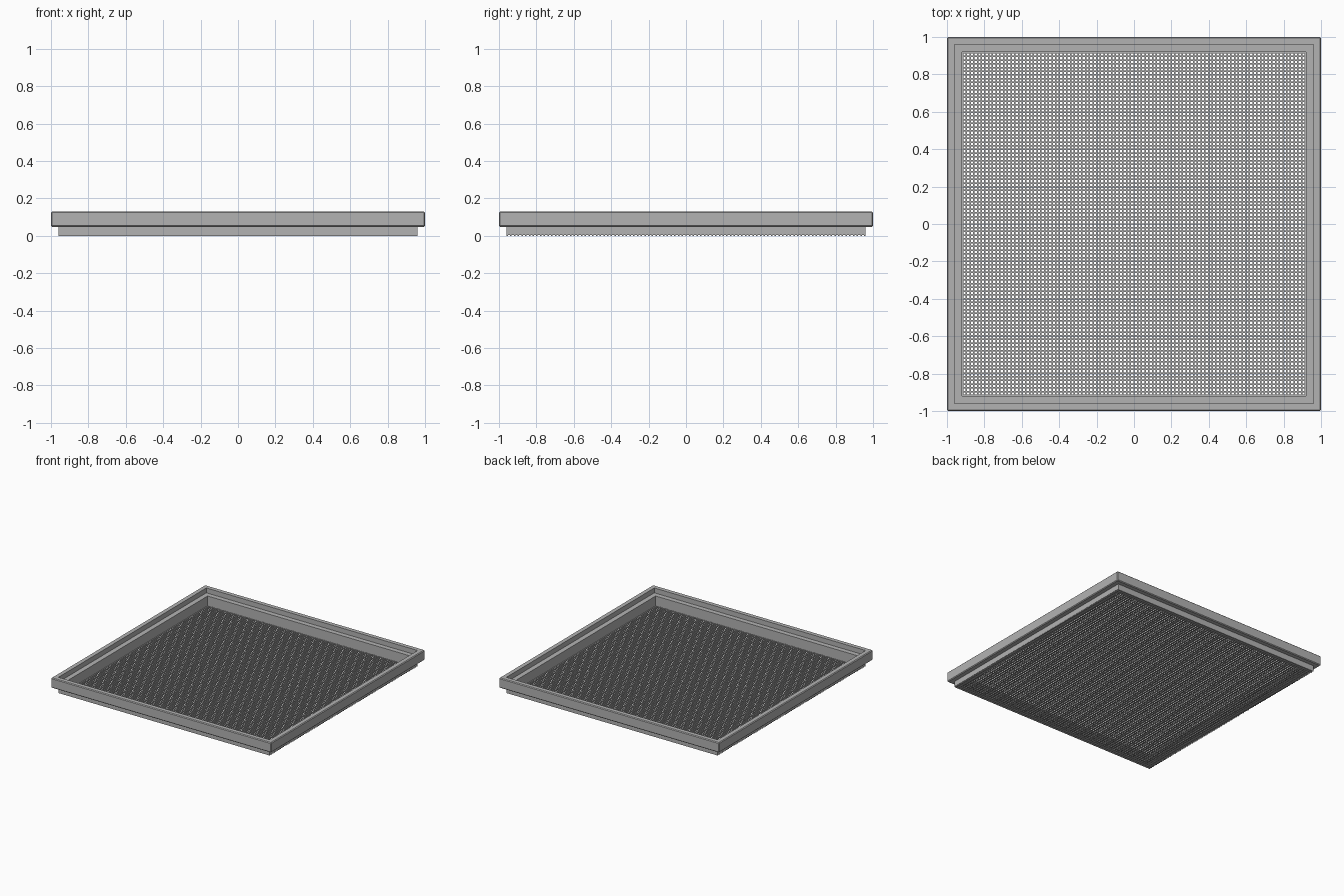
import bpy
import bmesh

cube = bpy.data.objects.get("Cube")
if cube:
    bpy.data.objects.remove(cube, do_unlink=True)

# Single plain grey for the whole tray
GREY = (0.45, 0.45, 0.45, 1.0)
grey = bpy.data.materials.new("light grey")
grey.use_nodes = True
grey.diffuse_color = GREY
grey.node_tree.nodes["Principled BSDF"].inputs["Base Color"].default_value = GREY


def finish(bm, name):
    bmesh.ops.recalc_face_normals(bm, faces=bm.faces)
    mesh = bpy.data.meshes.new(name)
    bm.to_mesh(mesh)
    bm.free()
    mesh.materials.append(grey)
    obj = bpy.data.objects.new(name, mesh)
    bpy.context.collection.objects.link(obj)
    return obj


def add_box(bm, low, high):
    verts = bmesh.ops.create_cube(bm, size=1)["verts"]
    for v in verts:
        for i in range(3):
            v.co[i] = low[i] if v.co[i] < 0 else high[i]


# Stepped stacking frame: profile (half width, height) swept round a square
OUTER, STEP, INNER = 1.0, 0.96, 0.92
TOP, LEDGE, LIP, BASE = 0.13, 0.09, 0.048, 0.005
profile = [(OUTER, TOP), (STEP, TOP), (STEP, LEDGE), (INNER, LEDGE),
           (INNER, BASE), (STEP, BASE), (STEP, LIP), (OUTER, LIP)]
bm = bmesh.new()
corners = [(1, 1), (-1, 1), (-1, -1), (1, -1)]
loops = [[bm.verts.new((r * sx, r * sy, z)) for r, z in profile]
         for sx, sy in corners]
for c in range(4):
    a, b = loops[c], loops[(c + 1) % 4]
    for i in range(len(profile)):
        j = (i + 1) % len(profile)
        bm.faces.new((a[i], a[j], b[j], b[i]))
# Small chamfer on the outer upright corners
upright = [e for e in bm.edges
           if all(abs(v.co.x) > 0.99 and abs(v.co.y) > 0.99 for v in e.verts)]
bmesh.ops.bevel(bm, geom=upright, offset=0.006, segments=1, affect='EDGES')
finish(bm, "stepped_frame")

# Sieve floor: two crossed layers of fine square strands
PITCH, WIDTH, LAYER = 0.02, 0.008, 0.005
count = round((2 * STEP - WIDTH) / PITCH)
spacing = (2 * STEP - WIDTH) / count
for name, axis, base in (("lower_strands", 1, 0.0), ("upper_strands", 0, LAYER)):
    bm = bmesh.new()
    # The upper layer stops inside the frame wall
    reach = STEP if axis == 1 else STEP - 0.01
    for k in range(count + 1):
        start = -STEP + k * spacing
        if axis == 0 and not -INNER - WIDTH < start < INNER:
            continue
        low, high = [-reach, -reach, base], [reach, reach, base + LAYER]
        low[axis], high[axis] = start, start + WIDTH
        add_box(bm, low, high)
    finish(bm, name)
